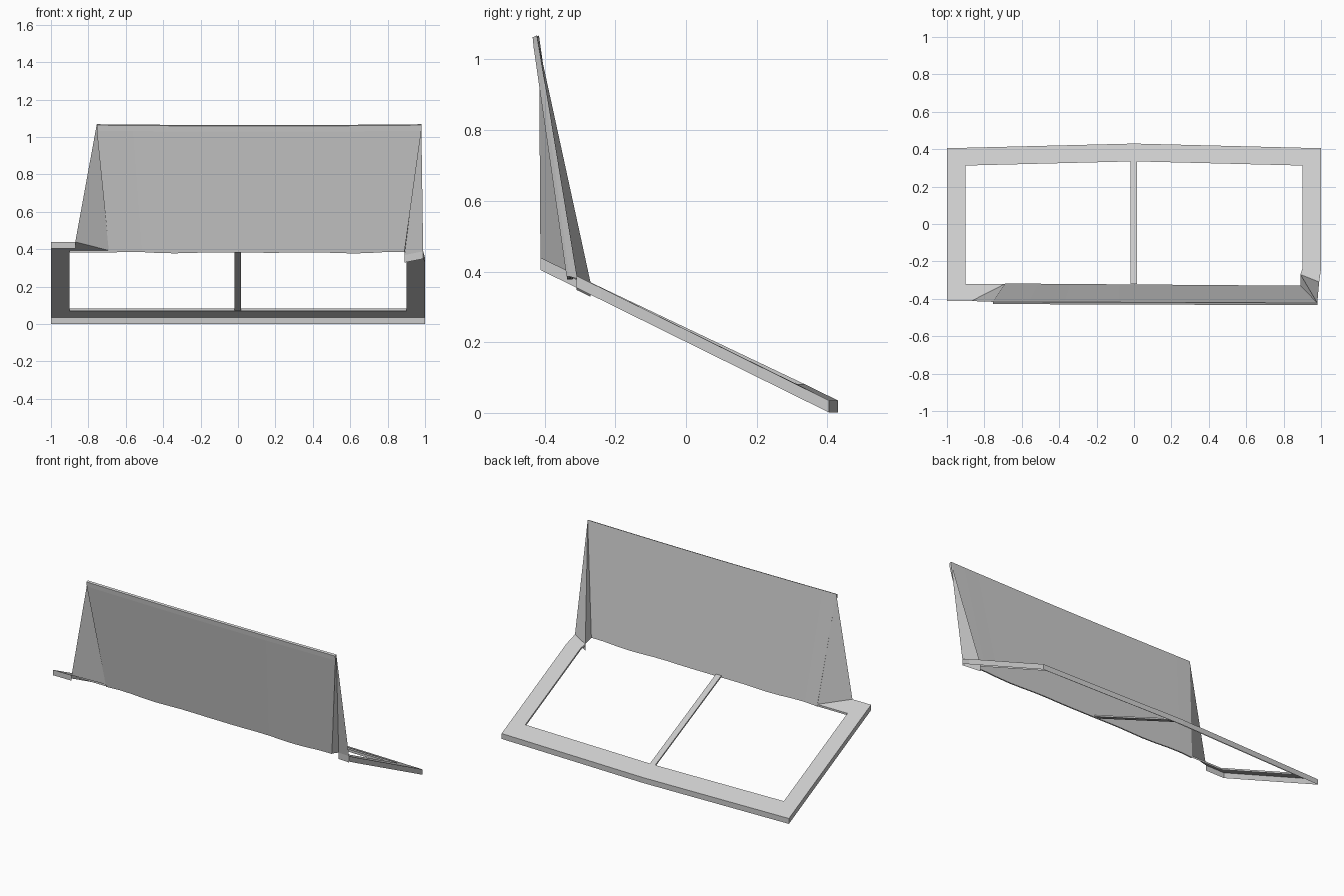
import bpy, bmesh, math
from mathutils import Vector

cube = bpy.data.objects.get("Cube")
if cube:
    bpy.data.objects.remove(cube)

GREY = 0.6
grey = bpy.data.materials.new("plain grey")
grey.use_nodes = True
grey.diffuse_color = (GREY, GREY, GREY, 1)
grey.node_tree.nodes["Principled BSDF"].inputs["Base Color"].default_value = (GREY, GREY, GREY, 1)


def build(name, strips, closed=False):
    """Make one object from strips; each strip is a list of point rows."""
    bm = bmesh.new()
    for rows in strips:
        grid = [[bm.verts.new(p) for p in row] for row in rows]
        for a, b in zip(grid, grid[1:]):
            for i in range(len(a) - 1):
                bm.faces.new((a[i], a[i + 1], b[i + 1], b[i]))
    bmesh.ops.remove_doubles(bm, verts=bm.verts, dist=0.0005)
    if closed:
        bmesh.ops.holes_fill(bm, edges=bm.edges)
        bmesh.ops.recalc_face_normals(bm, faces=bm.faces)
    mesh = bpy.data.meshes.new(name)
    bm.to_mesh(mesh)
    bm.free()
    mesh.materials.append(grey)
    obj = bpy.data.objects.new(name, mesh)
    bpy.context.collection.objects.link(obj)
    return obj


def slope(x, y):
    """Point on the sloping frame, whose back edge bows outward."""
    bow = 0.025 * (1 - abs(x)) if y > 0.3 else 0
    return Vector((x, y + bow, 0.235 - 0.494 * y))


def drop(points, depth):
    return [p - Vector((0, 0, depth)) for p in points]


# Frame: a top skin with outer walls, a thin inner lip and an open underside
outer = [slope(*p) for p in ((-.87, -.412), (-1, -.412), (-1, .405), (0, .405),
                             (1, .405), (1, -.24), (.99, -.31))]
inner = [slope(*p) for p in ((-.69, -.32), (-.9, -.32), (-.9, .31), (0, .31),
                             (.9, .31), (.9, -.24), (.89, -.27))]
end = [outer[-1], inner[-1]]
build("frame", [
    [outer, inner],
    [drop(outer, 0.034), outer],
    [inner, drop(inner, 0.012)],
    [drop(end, 0.04), end],
])

# Centre bar
corners = [(-0.02, 0), (0.017, 0), (0.017, 0.01), (-0.02, 0.01), (-0.02, 0)]
build("centre_bar", [[[slope(x, y) - Vector((0, 0, d)) for x, d in corners]
                      for y in (-0.322, 0.312)]], closed=True)

# Upright panel: thin sheet with a lip on top and an uneven lower edge
STEPS = 18


def panel_row(t):
    low_x = -0.69 + 1.58 * t
    top_x = -0.755 + 1.735 * t
    low_y = -0.318 - 0.012 * t
    top_y = -0.416 - 0.006 * t
    low_z = 0.381 + 0.006 * math.sin(t * 21) * abs(2 * t - 1)
    top_z = 1.068 - 0.005 * math.sin(math.pi * t)
    row = [(low_x, low_y - 0.008, low_z), (top_x, top_y - 0.009, top_z - 0.035),
           (top_x, top_y - 0.012, top_z - 0.005), (top_x, top_y, top_z),
           (low_x, low_y, low_z)]
    return [Vector(p) for p in row + row[:1]]


rows = [panel_row(i / STEPS) for i in range(STEPS + 1)]
build("upright_panel", [rows], closed=True)


def wing(name, apex, base):
    """Fan of triangles from the panel's top corner to a base line."""
    mesh = bpy.data.meshes.new(name)
    faces = [(0, i, i + 1) for i in range(1, len(base))]
    mesh.from_pydata([apex] + base, [], faces)
    mesh.materials.append(grey)
    bpy.context.collection.objects.link(bpy.data.objects.new(name, mesh))


# Side wings joining the panel to the frame
wing("right_wing", rows[0][3], [outer[0], inner[0]])
wing("left_wing", rows[-1][3], [rows[-1][4], inner[-1], outer[-1]])
